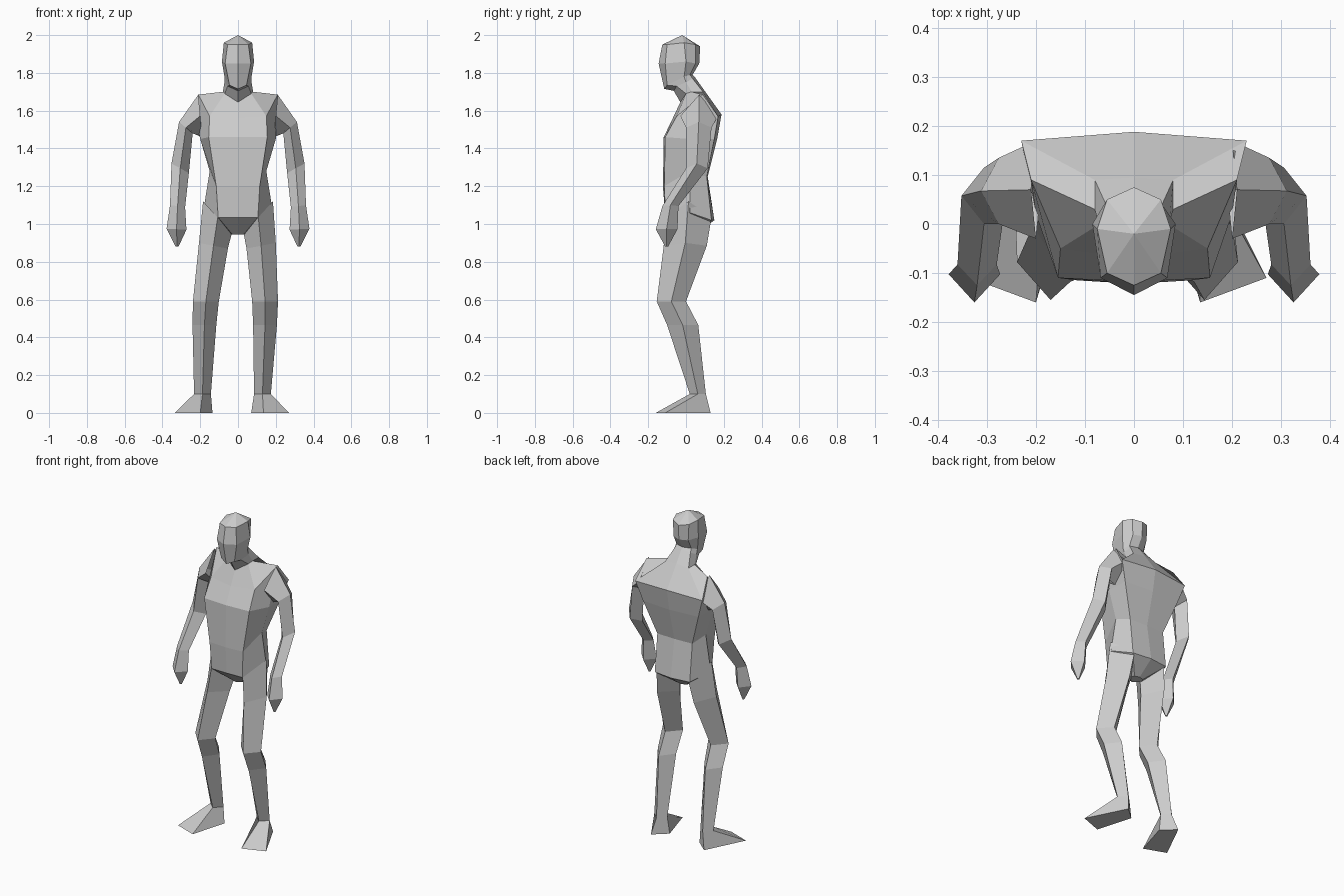
import bpy
import bmesh

cube = bpy.data.objects.get("Cube")
if cube:
    bpy.data.objects.remove(cube, do_unlink=True)

GREY = (0.6, 0.6, 0.6, 1.0)
grey = bpy.data.materials.new("plain grey")
grey.use_nodes = True
grey.diffuse_color = GREY
grey.node_tree.nodes["Principled BSDF"].inputs["Base Color"].default_value = GREY


def loft(name, rings, cap_end=False):
    """Join equal-length rings of points into a flat shaded skin."""
    bm = bmesh.new()
    loops = [[bm.verts.new(point) for point in ring] for ring in rings]
    count = len(loops[0])
    for upper, lower in zip(loops, loops[1:]):
        for i in range(count):
            j = (i + 1) % count
            bm.faces.new((upper[i], upper[j], lower[j], lower[i]))
    if cap_end:
        bm.faces.new(loops[-1])
    # Rings that shrink to one point become triangle fans
    bmesh.ops.remove_doubles(bm, verts=bm.verts[:], dist=0.0005)
    bmesh.ops.recalc_face_normals(bm, faces=bm.faces[:])
    mesh = bpy.data.meshes.new(name)
    bm.to_mesh(mesh)
    bm.free()
    mesh.materials.append(grey)
    bpy.context.collection.objects.link(bpy.data.objects.new(name, mesh))


def body_ring(front, front_edge, side, back_edge, back):
    """Mirror a half section: front and back are (y, z) on the centre line."""
    half = [front_edge, side, back_edge]
    mirrored = [(-x, y, z) for x, y, z in reversed(half)]
    return [(0, *front), *half, (0, *back), *mirrored]


def limb_ring(outer, inner, front, back):
    """Diamond section: outer and inner are (x, z), front and back are y."""
    x, z = (outer[0] + inner[0]) / 2, (outer[1] + inner[1]) / 2
    y = (front + back) / 2
    return [(outer[0], y, outer[1]), (x, back, z),
            (inner[0], y, inner[1]), (x, front, z)]


# Neck base is shared by the head and the torso
neck_base = body_ring((-.03, 1.645), (.07, .0, 1.69), (.08, .03, 1.7),
                      (.08, .09, 1.7), (.095, 1.71))

# Head and neck, from the crown down
head = [
    [(0, -.02, 2.0)] * len(neck_base),
    body_ring((-.125, 1.95), (.055, -.1, 1.95), (.075, -.01, 1.96),
              (.055, .05, 1.95), (.075, 1.94)),
    body_ring((-.145, 1.85), (.068, -.11, 1.85), (.085, .0, 1.86),
              (.05, .05, 1.85), (.07, 1.85)),
    body_ring((-.115, 1.715), (.045, -.1, 1.735), (.072, -.01, 1.78),
              (.05, .02, 1.79), (.035, 1.79)),
    body_ring((-.065, 1.705), (.055, -.05, 1.73), (.072, .0, 1.75),
              (.055, .035, 1.77), (.045, 1.78)),
    neck_base,
]
loft("head_and_neck", head)

# Torso from the neck base down to the crotch
torso = [
    neck_base,
    body_ring((-.07, 1.56), (.15, -.05, 1.57), (.21, .09, 1.685),
              (.23, .17, 1.57), (.188, 1.58)),
    body_ring((-.118, 1.46), (.155, -.11, 1.46), (.2, .02, 1.45),
              (.19, .15, 1.45), (.165, 1.45)),
    body_ring((-.122, 1.2), (.115, -.115, 1.2), (.15, .02, 1.28),
              (.12, .11, 1.25), (.115, 1.25)),
    body_ring((-.11, 1.035), (.105, -.108, 1.035), (.185, .02, 1.06),
              (.12, .135, 1.02), (.15, 1.02)),
    body_ring((-.02, .945), (.03, .0, .945), (.04, .02, .945),
              (.03, .04, .945), (.05, .945)),
]
loft("torso", torso, cap_end=True)

# Arm: shoulder, upper arm, elbow, wrist, knuckles, fingertips
arm = [
    limb_ring((.21, 1.685), (.19, 1.46), -.03, .17),
    limb_ring((.312, 1.54), (.24, 1.48), .0, .135),
    limb_ring((.352, 1.32), (.26, 1.27), .0, .115),
    limb_ring((.36, 1.1), (.28, 1.09), -.125, -.04),
    limb_ring((.378, .975), (.273, .97), -.16, -.045),
    limb_ring((.33, .88), (.315, .88), -.11, -.095),
]

# Leg: hip, thigh, knee, calf, ankle, then the splayed sole
leg = [
    limb_ring((.185, 1.12), (.03, .95), -.108, .135),
    limb_ring((.2, .9), (.045, .87), -.118, .11),
    limb_ring((.212, .59), (.075, .59), -.155, .0),
    limb_ring((.206, .465), (.08, .465), -.1, .065),
    limb_ring((.174, .1), (.085, .1), .02, .105),
    [(.27, -.11, 0), (.15, .13, 0), (.07, .06, 0), (.135, -.16, 0)],
]


def place(rings, sign, splay):
    """Put a limb on one side, spreading it outward towards the floor."""
    return [[(sign * (x + splay * max(0, 1 - z)), y, z) for x, y, z in ring]
            for ring in rings]


for label, sign, splay in (("left", 1, 0), ("right", -1, .065)):
    loft(label + "_arm", place(arm, sign, 0), cap_end=True)
    loft(label + "_leg", place(leg, sign, splay), cap_end=True)
